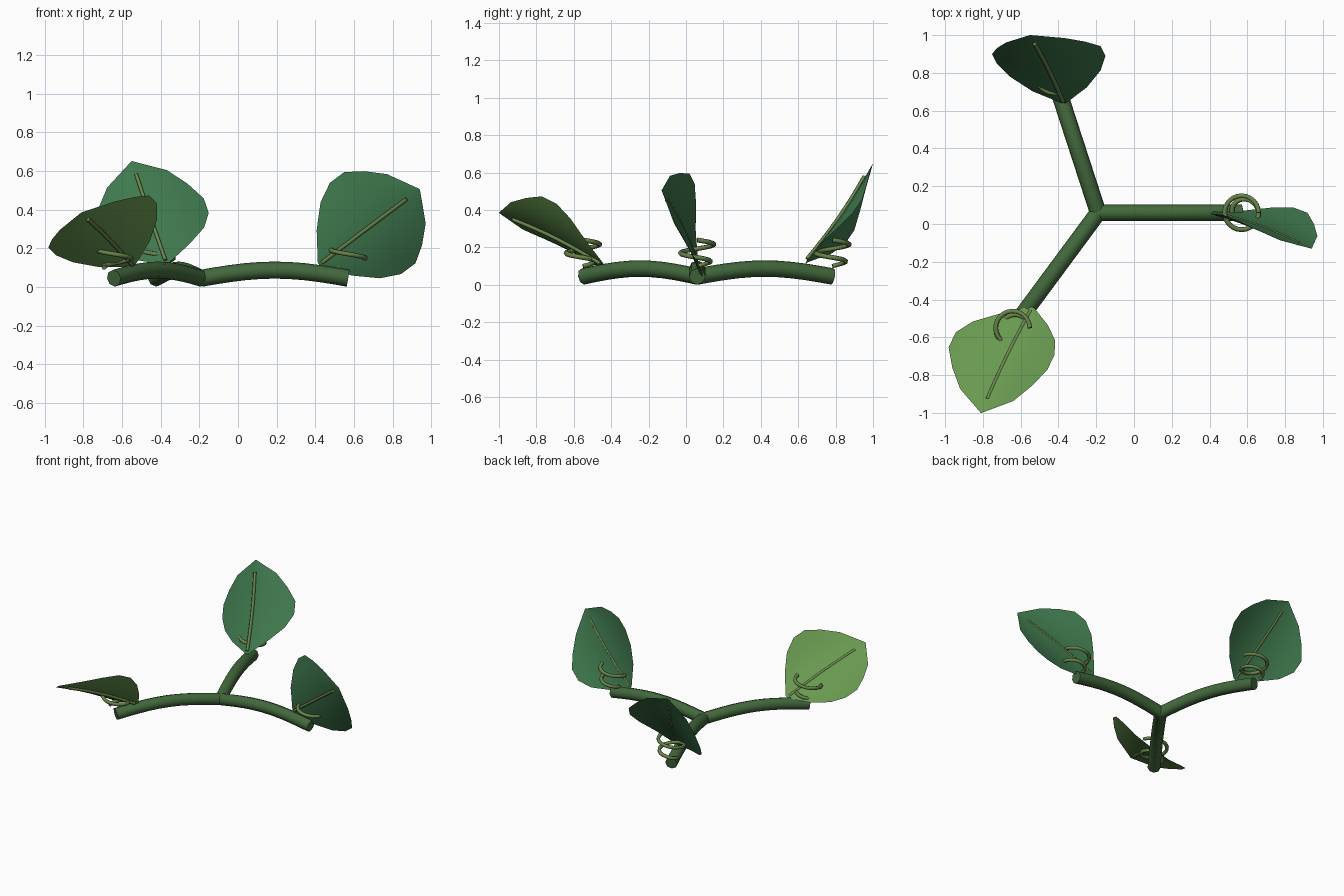
import bpy, bmesh, math
from mathutils import Vector as V

if "Cube" in bpy.data.objects:
    bpy.data.objects.remove(bpy.data.objects["Cube"])


def mat(name, c):
    m = bpy.data.materials.new(name)
    m.diffuse_color = (*c, 1)
    m.use_nodes = True
    m.node_tree.nodes["Principled BSDF"].inputs["Base Color"].default_value = m.diffuse_color
    return m


STEM = mat("stem_green", (0.055, 0.14, 0.045))
LEAF = mat("leaf_green", (0.05, 0.19, 0.075))
LIGHT = mat("light_leaf_green", (0.14, 0.32, 0.08))
VEIN = mat("vein_green", (0.14, 0.23, 0.07))


def tube(name, pts, r, m, res=2):
    cu = bpy.data.curves.new(name, 'CURVE')
    cu.dimensions = '3D'
    cu.bevel_depth = r
    cu.bevel_resolution = res
    cu.use_fill_caps = True
    s = cu.splines.new('POLY')
    s.points.add(len(pts) - 1)
    for p, q in zip(s.points, pts):
        p.co = (*q, 1)
    cu.materials.append(m)
    bpy.context.collection.objects.link(bpy.data.objects.new(name, cu))


# leaf half-widths along the midrib
WIDTHS = [0.012, 0.15, 0.25, 0.30, 0.30, 0.243, 0.162, 0.002]
ACROSS = 8


def leaf(name, base, tip, normal, m):
    base, tip = V(base), V(tip)
    d = tip - base
    n = V(normal)
    n = (n - d * (n.dot(d) / d.length_squared)).normalized()
    w = n.cross(d).normalized()

    def mid(t):
        return base + d * t - n * 0.018 * math.sin(math.pi * t)

    bm = bmesh.new()
    rows = []
    for i, hw in enumerate(WIDTHS):
        row = []
        for j in range(ACROSS + 1):
            u = (2 * j / ACROSS - 1) * hw
            row.append(bm.verts.new(mid(i / 7) + w * u - n * 0.8 * u * u))
        rows.append(row)
    for a, b in zip(rows, rows[1:]):
        for j in range(ACROSS):
            bm.faces.new((a[j], b[j], b[j + 1], a[j + 1])).smooth = True
    bmesh.ops.recalc_face_normals(bm, faces=bm.faces)
    bm.faces.ensure_lookup_table()
    bm.normal_update()
    if bm.faces[len(bm.faces) // 2].normal.dot(n) < 0:
        bmesh.ops.reverse_faces(bm, faces=bm.faces)
    me = bpy.data.meshes.new(name)
    bm.to_mesh(me)
    bm.free()
    me.materials.append(m)
    bpy.context.collection.objects.link(bpy.data.objects.new(name, me))
    # midrib on the hollow side
    tube(name + "_vein", [mid(0.03 + 0.84 * k / 8) + n * 0.006 for k in range(9)], 0.011, VEIN, 1)


# three arching stems, each with a leaf and a coiled tendril
PARTS = [
    ("right", 0, (0.42, 0.065, 0.115), (0.94, -0.13, 0.505), (-0.186, -0.956, -0.228), LEAF),
    ("back", 108, (-0.37, 0.64, 0.12), (-0.55, 1.0, 0.65), (-0.093, -0.835, 0.535), LEAF),
    ("front", 233.5, (-0.54, -0.44, 0.11), (-0.81, -1.0, 0.385), (0.292, -0.525, -0.798), LIGHT),
]
for name, ang, base, tip, nrm, m in PARTS:
    a = math.radians(ang)
    d = V((math.cos(a), math.sin(a), 0))
    root = V((-0.19, 0.06, 0.045))
    tube(name + "_stem", [root + d * 0.76 * k / 10 + V((0, 0, 0.042 * math.sin(math.pi * k / 10)))
                          for k in range(11)], 0.044, STEM)
    end = root + d * 0.76
    coil = []
    for k in range(37):
        t = k / 36
        b = -2 * math.pi * 1.5 * t + math.pi
        r = 0.05 + 0.04 * min(1, t * 3)
        coil.append((end.x + r * math.cos(b), end.y + r * math.sin(b), 0.10 + 0.14 * t))
    tube(name + "_tendril", coil, 0.013, VEIN, 1)
    leaf(name + "_leaf", base, tip, nrm, m)
